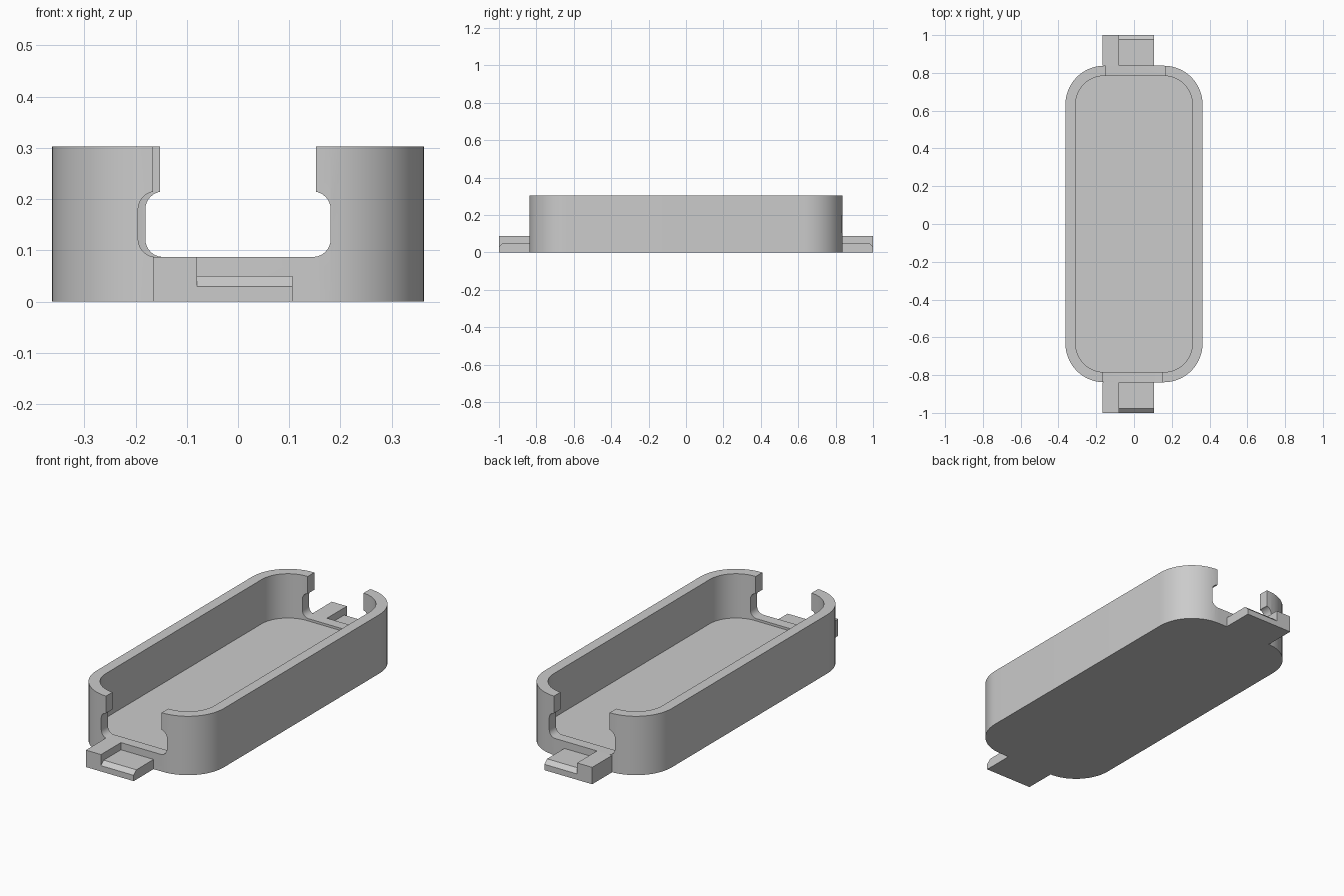
import bpy, bmesh
from math import cos, sin, pi, radians
from mathutils import Vector

cube = bpy.data.objects.get("Cube")
if cube:
    bpy.data.objects.remove(cube, do_unlink=True)

grey = bpy.data.materials.new("plain grey")
grey.use_nodes = True
colour = (0.6, 0.6, 0.6, 1)
grey.diffuse_color = colour
grey.node_tree.nodes["Principled BSDF"].inputs["Base Color"].default_value = colour

HALF_X, HALF_Y, HEIGHT, WALL, RADIUS = 0.363, 0.838, 0.303, 0.054, 0.205
SILL, FLOOR = 0.087, 0.075


def rounded(x0, x1, y0, y1, r, steps):
    """Outline of a rounded rectangle, counter-clockwise."""
    corners = [(x1 - r, y1 - r), (x0 + r, y1 - r), (x0 + r, y0 + r), (x1 - r, y0 + r)]
    return [(cx + r * cos((q + i / steps) * pi / 2), cy + r * sin((q + i / steps) * pi / 2))
            for q, (cx, cy) in enumerate(corners) for i in range(steps + 1)]


def prism(name, points, direction):
    """Extrude a closed outline of 3D points."""
    bm = bmesh.new()
    face = bm.faces.new([bm.verts.new(p) for p in points])
    out = bmesh.ops.extrude_face_region(bm, geom=[face])
    moved = [g for g in out["geom"] if isinstance(g, bmesh.types.BMVert)]
    bmesh.ops.translate(bm, verts=moved, vec=Vector(direction))
    bmesh.ops.recalc_face_normals(bm, faces=bm.faces)
    mesh = bpy.data.meshes.new(name)
    bm.to_mesh(mesh)
    bm.free()
    mesh.materials.append(grey)
    obj = bpy.data.objects.new(name, mesh)
    bpy.context.collection.objects.link(obj)
    return obj


def select(obj):
    bpy.ops.object.select_all(action="DESELECT")
    obj.select_set(True)
    bpy.context.view_layer.objects.active = obj


def cut(target, cutter):
    select(target)
    mod = target.modifiers.new("cut", "BOOLEAN")
    mod.operation, mod.solver, mod.object = "DIFFERENCE", "EXACT", cutter
    bpy.ops.object.modifier_apply(modifier=mod.name)
    bpy.data.objects.remove(cutter, do_unlink=True)


# Tray body with a hollow inside
def plan(inset, z):
    return [(x, y, z) for x, y in rounded(inset - HALF_X, HALF_X - inset, inset - HALF_Y,
                                          HALF_Y - inset, RADIUS - inset, 14)]


tray = prism("tray", plan(0, 0), (0, 0, HEIGHT))
cut(tray, prism("hollow_cutter", plan(WALL, FLOOR), (0, 0, HEIGHT)))

# End openings: a rounded window below a narrower slot, slightly off centre
for side in (-1, 1):
    shift = side * 0.007
    y = side * HALF_Y * 0.8
    window = rounded(shift - 0.188, shift + 0.188, SILL, 0.215, 0.035, 6)
    cut(tray, prism("window_cutter", [(x, y, z) for x, z in window], (0, side * 0.3, 0)))
    a, b = shift - 0.159, shift + 0.159
    slot = [(a, 0.15), (b, 0.15), (b, 0.4), (a, 0.4)]
    cut(tray, prism("slot_cutter", [(x, y, z) for x, z in slot], (0, side * 0.3, 0)))

select(tray)
bpy.ops.object.shade_smooth_by_angle(angle=radians(30))

# End tabs: a full-height block beside a lower ledge with a bevelled lip
for side, end in ((-1, "front"), (1, "back")):
    block = [(HALF_Y, 0), (1, 0), (1, SILL), (HALF_Y, SILL)]
    ledge = [(HALF_Y, 0), (1, 0), (1, 0.03), (0.978, 0.05), (HALF_Y, 0.05)]
    for part, profile, x0, x1 in (("block", block, -0.166, -0.08), ("ledge", ledge, -0.08, 0.106)):
        prism(f"{end}_tab_{part}", [(x0, side * y, z) for y, z in profile], (x1 - x0, 0, 0))
